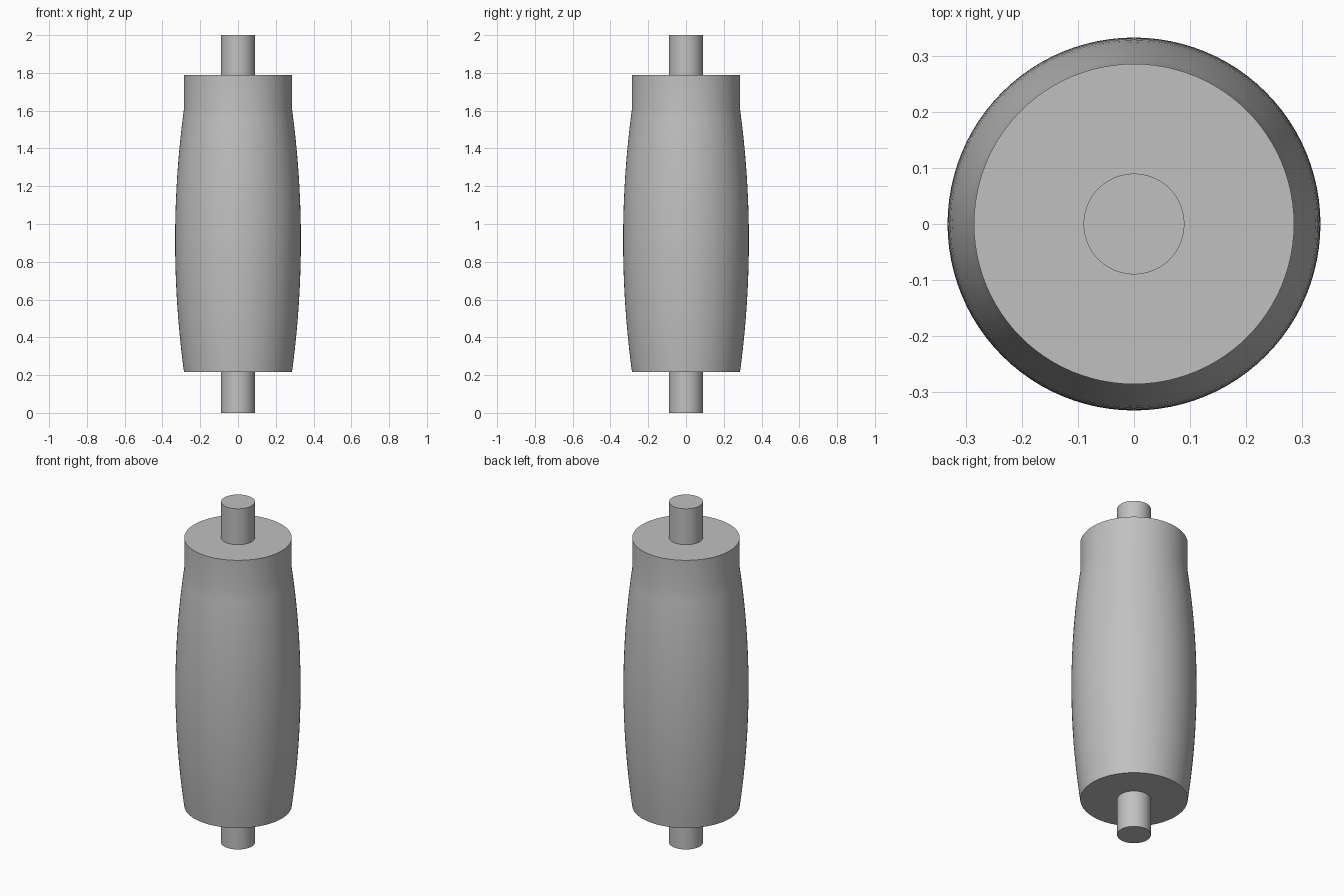
import bpy
import bmesh
import math

cube = bpy.data.objects.get("Cube")
if cube:
    bpy.data.objects.remove(cube, do_unlink=True)

SEGMENTS = 96

grey = bpy.data.materials.new("plain grey")
grey.use_nodes = True
colour = (0.53, 0.53, 0.53, 1)
grey.diffuse_color = colour
grey.node_tree.nodes["Principled BSDF"].inputs["Base Color"].default_value = colour


def lathe(name, profile):
    """Closed solid of revolution about z from (radius, height) pairs, bottom to top."""
    bm = bmesh.new()
    rings = []
    for r, z in profile:
        angles = [math.tau * i / SEGMENTS for i in range(SEGMENTS)]
        rings.append([bm.verts.new((r * math.cos(a), r * math.sin(a), z)) for a in angles])
    for low, high in zip(rings, rings[1:]):
        for i in range(SEGMENTS):
            j = (i + 1) % SEGMENTS
            bm.faces.new((low[i], low[j], high[j], high[i]))
    bm.faces.new(rings[0][::-1])
    bm.faces.new(rings[-1])
    mesh = bpy.data.meshes.new(name)
    bm.to_mesh(mesh)
    bm.free()
    mesh.materials.append(grey)
    obj = bpy.data.objects.new(name, mesh)
    bpy.context.collection.objects.link(obj)
    bpy.ops.object.select_all(action="DESELECT")
    obj.select_set(True)
    bpy.context.view_layer.objects.active = obj
    bpy.ops.object.shade_smooth_by_angle(angle=math.radians(30))
    return obj


# Barrel: bulging grip with a straight collar above it
BOTTOM, SHOULDER, TOP = 0.217, 1.61, 1.789
END_RADIUS, BULGE, STEPS = 0.286, 0.047, 24
barrel = []
for k in range(STEPS + 1):
    t = k / STEPS
    barrel.append((END_RADIUS + BULGE * (1 - (2 * t - 1) ** 2),
                   BOTTOM + t * (SHOULDER - BOTTOM)))
barrel.append((END_RADIUS, TOP))
lathe("barrel", barrel)

# Spindle ends protruding from both faces
lathe("lower_spindle", [(0.09, 0), (0.09, BOTTOM)])
lathe("upper_spindle", [(0.09, TOP), (0.09, 2)])
